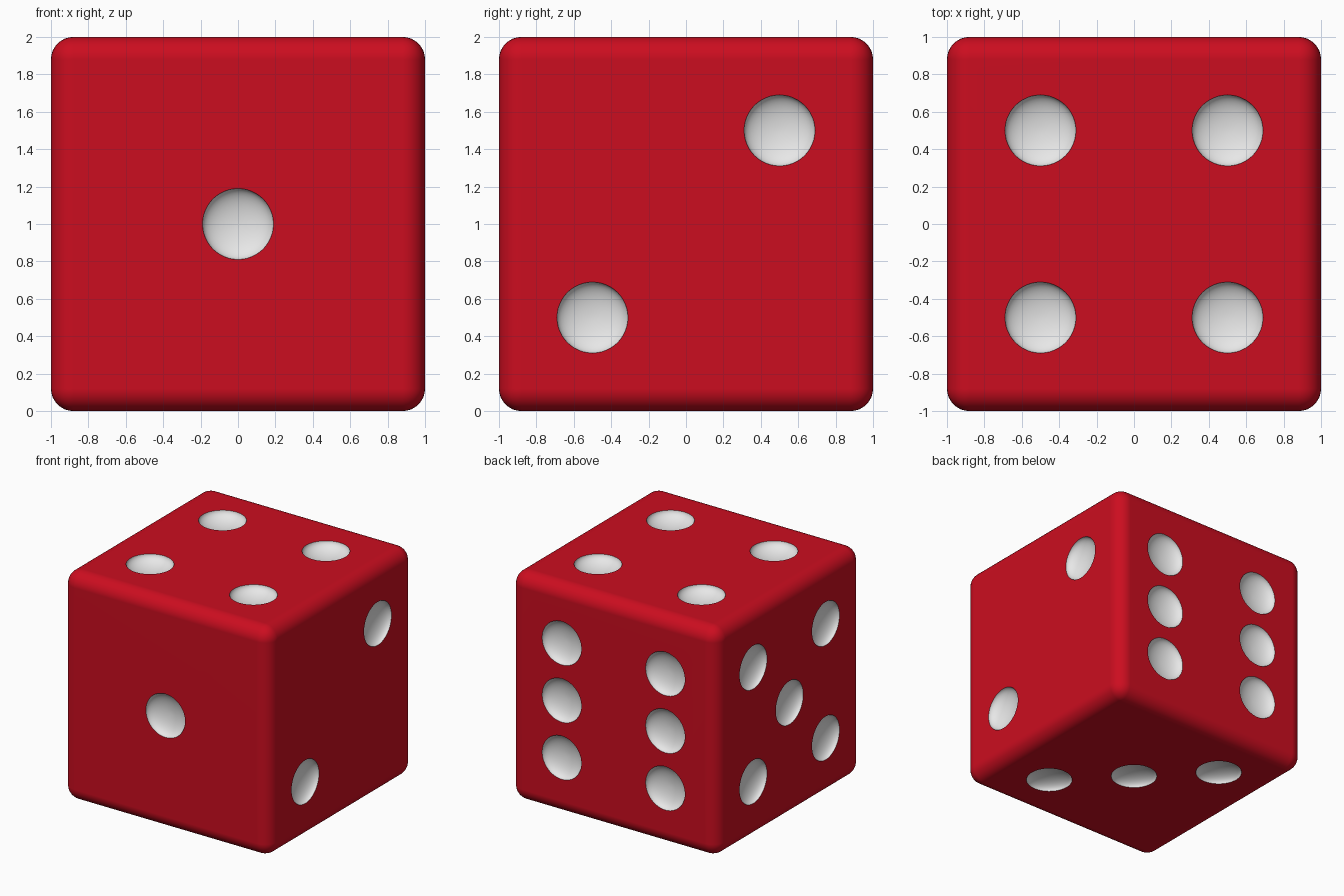
import bpy, bmesh, math
from mathutils import Matrix, Vector

if "Cube" in bpy.data.objects:
    bpy.data.objects.remove(bpy.data.objects["Cube"])

R, DEPTH, BEVEL, S = 0.19, 0.085, 0.12, 0.5


def material(name, rgb):
    m = bpy.data.materials.new(name)
    m.diffuse_color = (*rgb, 1)
    m.use_nodes = True
    m.node_tree.nodes["Principled BSDF"].inputs["Base Color"].default_value = m.diffuse_color
    return m


red = material("red", (0.60, 0.004, 0.014))
white = material("white", (0.80, 0.80, 0.80))


def make_object(name, bm, mat):
    me = bpy.data.meshes.new(name)
    bm.to_mesh(me)
    bm.free()
    me.materials.append(mat)
    ob = bpy.data.objects.new(name, me)
    bpy.context.collection.objects.link(ob)
    return ob


# Rounded cube body
bm = bmesh.new()
bmesh.ops.create_cube(bm, size=2, matrix=Matrix.Translation((0, 0, 1)))
bmesh.ops.bevel(bm, geom=bm.edges[:], offset=BEVEL, segments=8, profile=0.5,
                affect='EDGES')
body = make_object("die_body", bm, red)

# Pip layouts: outward normal of each face and pip centres relative to cube centre
corners = [(-S, -S), (-S, S), (S, -S), (S, S)]
faces = [
    ((0, -1, 0), [(0, -1, 0)]),
    ((1, 0, 0), [(1, -S, -S), (1, S, S)]),
    ((0, 0, -1), [(S, -S, -1), (0, 0, -1), (-S, S, -1)]),
    ((0, 0, 1), [(a, b, 1) for a, b in corners]),
    ((-1, 0, 0), [(-1, a, b) for a, b in corners + [(0, 0)]]),
    ((0, 1, 0), [(a, 1, b) for a in (-S, S) for b in (-S, 0, S)]),
]

# Flattened spheres that hollow out the pips
bm = bmesh.new()
for normal, centres in faces:
    turn = Vector((0, 0, 1)).rotation_difference(Vector(normal)).to_matrix().to_4x4()
    # half-ring offset keeps the widest ring off the face plane
    for c in centres:
        mat = (Matrix.Translation(Vector(c) + Vector((0, 0, 1)) + Vector(normal) * 0.002)
               @ turn @ Matrix.Diagonal((R, R, DEPTH, 1)))
        bmesh.ops.create_uvsphere(bm, u_segments=48, v_segments=24, radius=1, matrix=mat)
cutter = make_object("pip_cutter", bm, white)
cutter.hide_render = True

# Cut the pips, keeping the cutter colour inside them
mod = body.modifiers.new("pips", 'BOOLEAN')
mod.operation = 'DIFFERENCE'
mod.object = cutter
mod.solver = 'EXACT'
mod.material_mode = 'TRANSFER'
bpy.context.view_layer.objects.active = body
body.select_set(True)
bpy.ops.object.modifier_apply(modifier=mod.name)
bpy.data.objects.remove(cutter)

# Smooth shading with crisp pip rims and flat faces
bpy.ops.object.shade_smooth_by_angle(angle=math.radians(35))
wn = body.modifiers.new("flat_faces", 'WEIGHTED_NORMAL')
wn.keep_sharp = True
